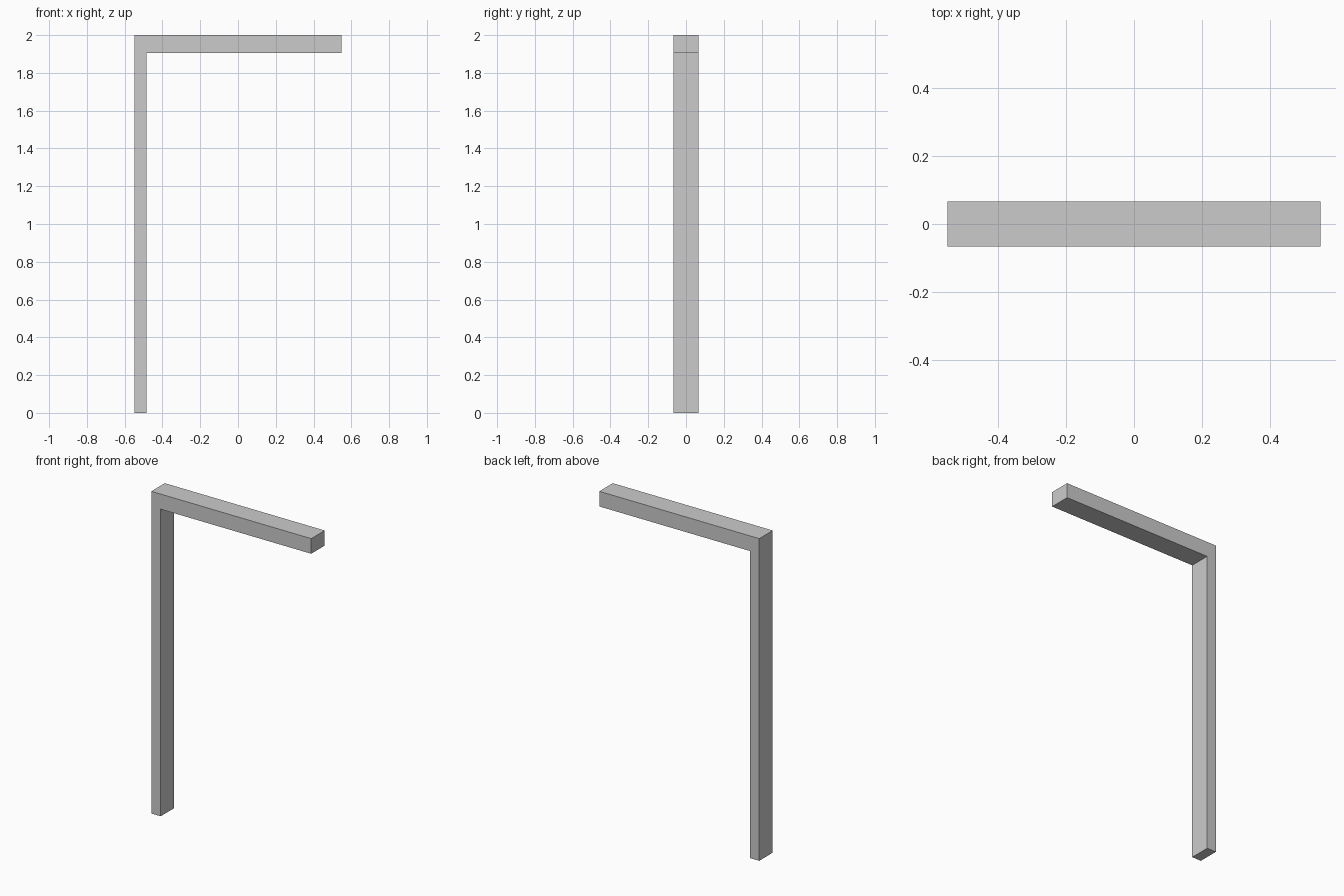
import bpy
import bmesh

if "Cube" in bpy.data.objects:
    bpy.data.objects.remove(bpy.data.objects["Cube"])

HALF_W, HALF_D, HEIGHT = 0.549, 0.066, 2.0
POST_T, BEAM_T = 0.064, 0.094

# L-shaped front profile: upright post with a beam reaching right at the top
inner_x = -HALF_W + POST_T
under_z = HEIGHT - BEAM_T
profile = [(-HALF_W, 0), (inner_x, 0), (inner_x, under_z),
           (HALF_W, under_z), (HALF_W, HEIGHT), (-HALF_W, HEIGHT)]

# Extrude the profile from front to back
bm = bmesh.new()
face = bm.faces.new([bm.verts.new((x, -HALF_D, z)) for x, z in profile])
ext = bmesh.ops.extrude_face_region(bm, geom=[face], use_keep_orig=True)
back = [v for v in ext["geom"] if isinstance(v, bmesh.types.BMVert)]
bmesh.ops.translate(bm, verts=back, vec=(0, 2 * HALF_D, 0))
bmesh.ops.recalc_face_normals(bm, faces=bm.faces)

mesh = bpy.data.meshes.new("post_and_beam")
bm.to_mesh(mesh)
bm.free()
bpy.context.collection.objects.link(bpy.data.objects.new("post_and_beam", mesh))
